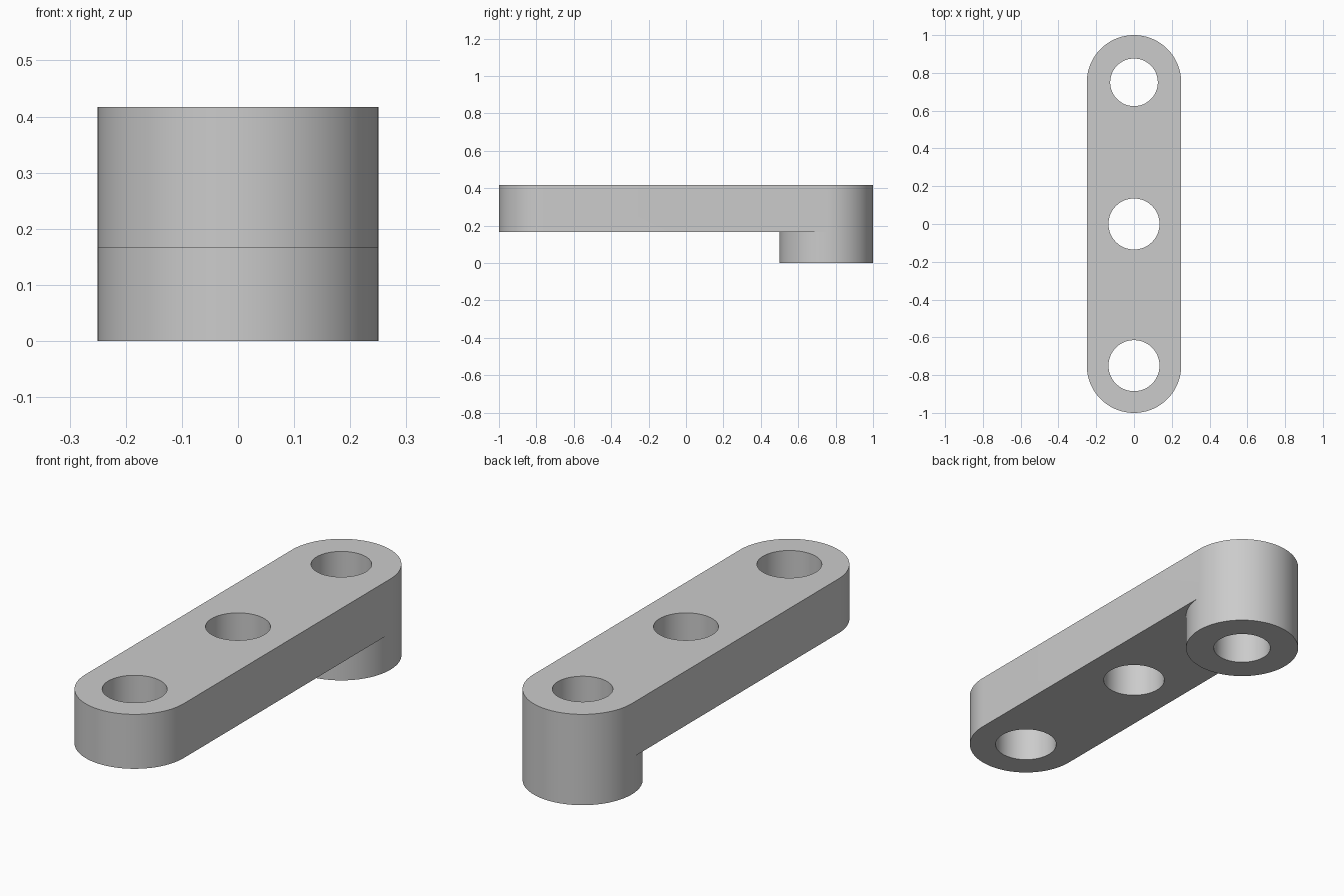
import bpy
import bmesh
import math

cube = bpy.data.objects.get("Cube")
if cube:
    bpy.data.objects.remove(cube, do_unlink=True)

TOP, UNDERSIDE = 0.417, 0.167   # arm thickness range
RADIUS, REACH = 0.25, 0.75      # rounded ends and their distance from centre
STEPS = 48                      # segments per half circle

grey = bpy.data.materials.new("plain_grey")
grey.use_nodes = True
colour = (0.6, 0.6, 0.6, 1)
grey.diffuse_color = colour
grey.node_tree.nodes["Principled BSDF"].inputs["Base Color"].default_value = colour


def half_circle(y, radius, start):
    angles = [start + math.pi * i / STEPS for i in range(STEPS + 1)]
    return [(radius * math.cos(a), y + radius * math.sin(a)) for a in angles]


def circle(y, radius):
    return half_circle(y, radius, 0)[:-1] + half_circle(y, radius, math.pi)[:-1]


def prism(name, outline, bottom, top):
    """Extrude a closed outline straight up."""
    bm = bmesh.new()
    base = bm.faces.new([bm.verts.new((x, y, bottom)) for x, y in outline])
    new = bmesh.ops.extrude_face_region(bm, geom=[base], use_keep_orig=True)["geom"]
    for v in new:
        if isinstance(v, bmesh.types.BMVert):
            v.co.z = top
    bmesh.ops.recalc_face_normals(bm, faces=bm.faces)
    mesh = bpy.data.meshes.new(name)
    bm.to_mesh(mesh)
    bm.free()
    mesh.materials.append(grey)
    obj = bpy.data.objects.new(name, mesh)
    bpy.context.collection.objects.link(obj)
    return obj


def combine(target, tool, operation):
    """Apply a boolean and discard the tool."""
    mod = target.modifiers.new(operation.lower(), "BOOLEAN")
    mod.operation, mod.solver, mod.object = operation, "EXACT", tool
    bpy.context.view_layer.objects.active = target
    bpy.ops.object.modifier_apply(modifier=mod.name)
    bpy.data.objects.remove(tool, do_unlink=True)


# Long arm with rounded ends
slot = half_circle(REACH, RADIUS, 0) + half_circle(-REACH, RADIUS, math.pi)
arm = prism("link_arm", slot, UNDERSIDE, TOP)

# Round boss under the back end
boss = prism("boss", circle(REACH, RADIUS), 0, UNDERSIDE)
combine(arm, boss, "UNION")

# Three through holes, the back one slightly smaller
for y, radius in ((-REACH, 0.135), (0, 0.135), (REACH, 0.126)):
    cutter = prism("hole_cutter", circle(y, radius), -0.1, TOP + 0.1)
    combine(arm, cutter, "DIFFERENCE")

# Smooth curved walls, sharp rims
bpy.ops.object.select_all(action="DESELECT")
arm.select_set(True)
bpy.context.view_layer.objects.active = arm
bpy.ops.object.shade_smooth_by_angle(angle=math.radians(30))
